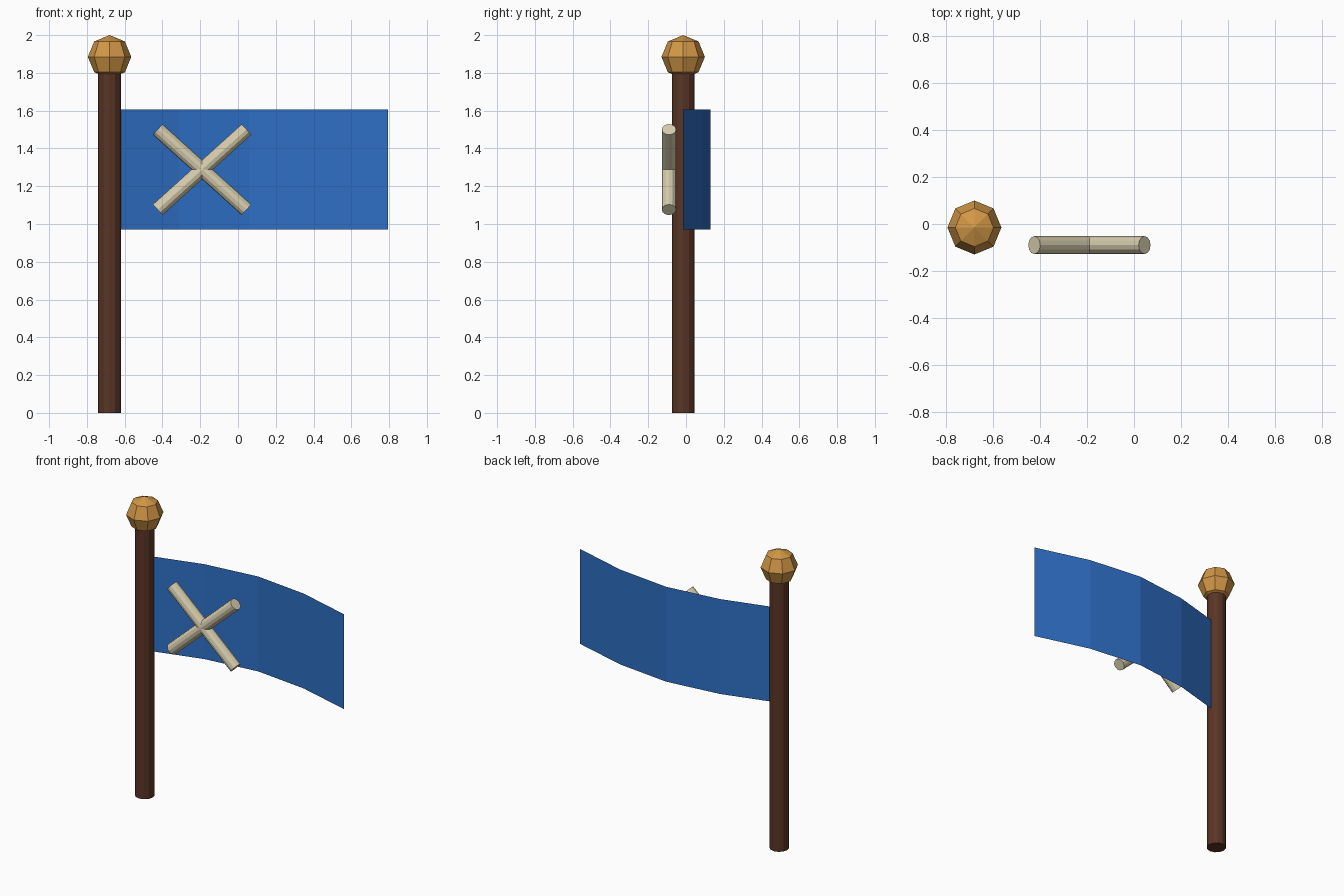
import bpy, bmesh, math
from mathutils import Matrix, Vector

if "Cube" in bpy.data.objects:
    bpy.data.objects.remove(bpy.data.objects["Cube"])

PX, PY = -0.68, -0.015          # pole axis


def material(name, rgb):
    m = bpy.data.materials.new(name)
    m.diffuse_color = (*rgb, 1.0)
    m.use_nodes = True
    m.node_tree.nodes["Principled BSDF"].inputs["Base Color"].default_value = m.diffuse_color
    return m


def finish(name, bm, mat):
    me = bpy.data.meshes.new(name)
    bm.to_mesh(me)
    bm.free()
    me.materials.append(mat)
    ob = bpy.data.objects.new(name, me)
    bpy.context.collection.objects.link(ob)
    return ob


def rod(name, a, b, radius, sides, mat):
    a, b = Vector(a), Vector(b)
    d = b - a
    bm = bmesh.new()
    bmesh.ops.create_cone(bm, cap_ends=True, segments=sides, radius1=radius,
                          radius2=radius, depth=d.length)
    rot = Vector((0, 0, 1)).rotation_difference(d).to_matrix().to_4x4()
    bm.transform(Matrix.Translation((a + b) / 2) @ rot)
    return finish(name, bm, mat)


brown = material("dark wood", (0.100, 0.036, 0.019))
gold = material("golden wood", (0.64, 0.31, 0.062))
blue = material("blue cloth", (0.027, 0.158, 0.56))
bone = material("pale bone", (0.68, 0.61, 0.42))

# Pole
rod("pole", (PX, PY, 0), (PX, PY, 1.83), 0.06, 12, brown)

# Faceted ball on top
bm = bmesh.new()
bmesh.ops.create_uvsphere(bm, u_segments=8, v_segments=4, radius=0.115)
bm.transform(Matrix.Translation((PX, PY, 1.885)))
finish("finial", bm, gold)

# Single-sheet cloth with one billow, in four panels
bm = bmesh.new()
prev = None
for i in range(5):
    t = i / 4
    x = PX + 1.475 * t
    y = PY + 0.145 * math.sin(math.pi * t)
    col = [bm.verts.new((x, y, z)) for z in (0.97, 1.605)]
    if prev:
        bm.faces.new((prev[0], col[0], col[1], prev[1]))
    prev = col
finish("flag", bm, blue)

# Crossed rods in front of the cloth
dx, dz = 0.235, 0.2125
for name, s in (("cross_rod_rising", 1), ("cross_rod_falling", -1)):
    rod(name, (-0.19 - dx, -0.09, 1.288 - s * dz),
        (-0.19 + dx, -0.09, 1.288 + s * dz), 0.038, 12, bone)
